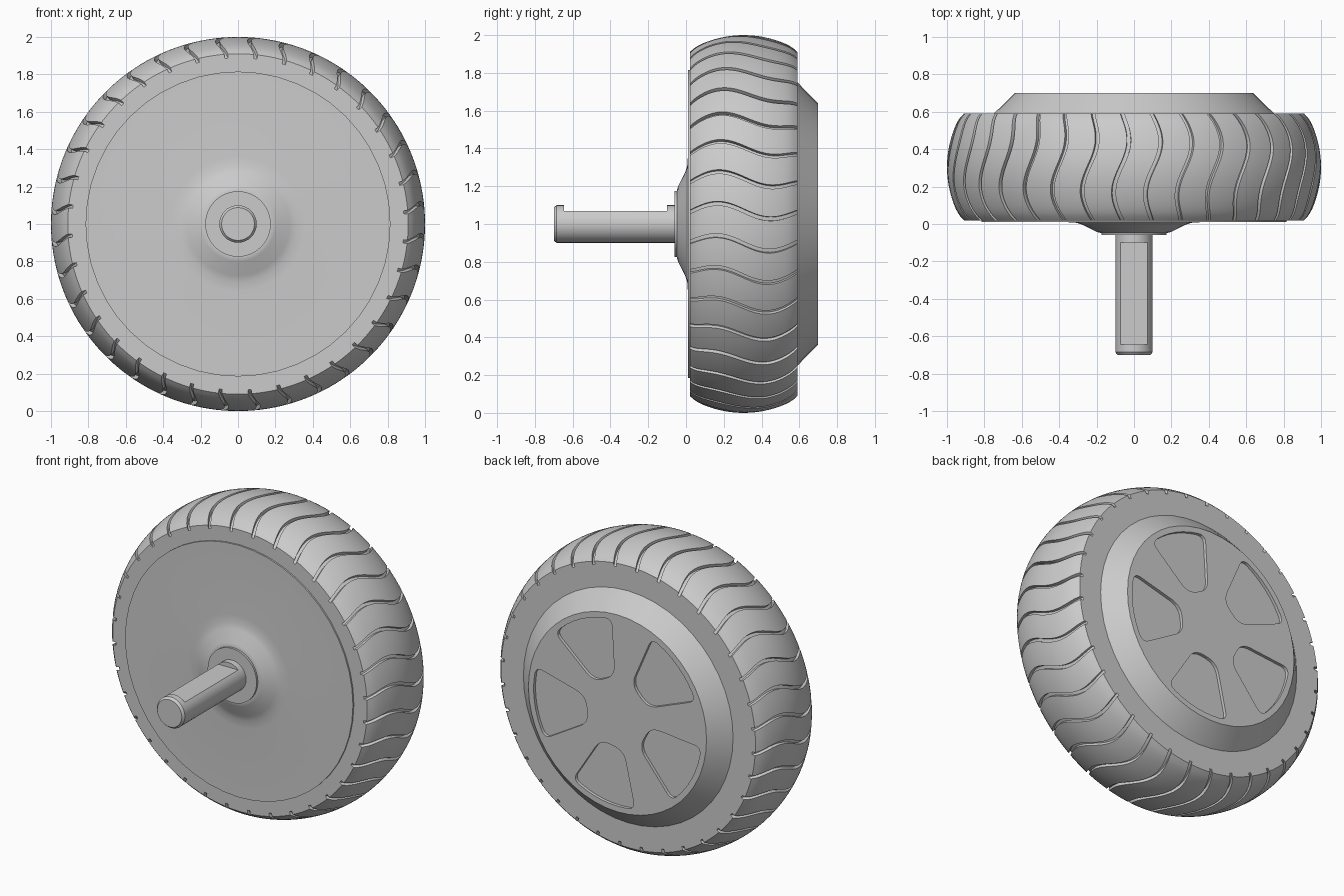
import bpy, bmesh
from math import sin, cos, pi, tau, radians
from mathutils import Vector

if "Cube" in bpy.data.objects:
    bpy.data.objects.remove(bpy.data.objects["Cube"])

grey = bpy.data.materials.new("plain grey")
grey.use_nodes = True
grey.diffuse_color = (0.6, 0.6, 0.6, 1)
grey.node_tree.nodes["Principled BSDF"].inputs["Base Color"].default_value = (0.6, 0.6, 0.6, 1)

AXLE = Vector((0, 0, 1))


def make(name, bm, smooth=True):
    bmesh.ops.recalc_face_normals(bm, faces=bm.faces)
    me = bpy.data.meshes.new(name)
    bm.to_mesh(me)
    bm.free()
    me.materials.append(grey)
    ob = bpy.data.objects.new(name, me)
    bpy.context.collection.objects.link(ob)
    if smooth:
        bpy.ops.object.select_all(action='DESELECT')
        ob.select_set(True)
        bpy.context.view_layer.objects.active = ob
        bpy.ops.object.shade_smooth_by_angle(angle=radians(30))
    return ob


def polar(r, angle, y):
    return AXLE + Vector((r * cos(angle), y, r * sin(angle)))


def skin(bm, rings):
    """Join rings of points into a closed, capped tube."""
    rows = [[bm.verts.new(p) for p in ring] for ring in rings]
    n = len(rows[0])
    for a, b in zip(rows, rows[1:]):
        for i in range(n):
            j = (i + 1) % n
            bm.faces.new((a[i], a[j], b[j], b[i]))
    bm.faces.new(rows[0])
    bm.faces.new(rows[-1])


def lathe(name, profile, sides=48):
    bm = bmesh.new()
    skin(bm, [[polar(r, tau * i / sides, y) for i in range(sides)] for r, y in profile])
    return make(name, bm)


def cut(ob, bm):
    cutter = make("cutter", bm, smooth=False)
    cutter.hide_render = True
    mod = ob.modifiers.new("cut", 'BOOLEAN')
    mod.object = cutter
    mod.solver = 'EXACT'
    bpy.ops.object.select_all(action='DESELECT')
    ob.select_set(True)
    bpy.context.view_layer.objects.active = ob
    bpy.ops.object.modifier_apply(modifier=mod.name)
    bpy.data.objects.remove(cutter)
    bpy.ops.object.shade_smooth_by_angle(angle=radians(30))


# Tyre: crowned tread with thin S-shaped grooves
GROOVES, HALF_GROOVE, DEPTH = 36, 0.011, 0.022
Y0, Y1 = 0.02, 0.59
YMID, YHALF = (Y0 + Y1) / 2, (Y1 - Y0) / 2
step = tau / GROOVES
columns = []
for g in range(GROOVES):
    base = g * step + step * 0.4
    columns += [(base - HALF_GROOVE, 0), (base - HALF_GROOVE * 0.9, DEPTH),
                (base + HALF_GROOVE * 0.9, DEPTH), (base + HALF_GROOVE, 0)]
    columns += [(base + step * k / 4, 0) for k in (1, 2, 3)]


def tread_ring(y):
    t = (y - YMID) / YHALF
    radius = 1 - 0.075 * t * t - 0.015 * abs(t) ** 12
    wave = -0.042 * sin(pi * t)
    return [polar(radius - d, a + wave, y) for a, d in columns]


def side_ring(r, y):
    return [polar(r, a, y) for a, d in columns]


ROWS = 28
rings = [side_ring(0.7, Y0)]
rings += [tread_ring(Y0 + (Y1 - Y0) * k / ROWS) for k in range(ROWS + 1)]
rings += [side_ring(0.7, Y1)]
bm = bmesh.new()
skin(bm, rings)
make("tyre", bm)

# Front hub plate with flared boss and collar
lathe("front_hub_plate", [(0.815, 0.03), (0.815, 0.01), (0.36, 0.01), (0.31, 0.007),
                          (0.275, -0.004), (0.2, -0.042), (0.182, -0.047),
                          (0.175, -0.047), (0.175, -0.06), (0.1, -0.06)])

# Rear cover with five tapered, rounded pockets
cover = lathe("rear_cover", [(0.75, 0.57), (0.75, 0.59), (0.637, 0.7)])


def rounded(points, segments=6):
    """Round each (x, y, radius) corner of a convex outline."""
    out = []
    for i, (x, y, rad) in enumerate(points):
        p = Vector((x, y))
        a, b = (Vector(points[k % len(points)][:2]) for k in (i - 1, i + 1))
        s, e = p + (a - p).normalized() * rad, p + (b - p).normalized() * rad
        for k in range(segments + 1):
            t = k / segments
            out.append(s * (1 - t) ** 2 + p * 2 * t * (1 - t) + e * t * t)
    return out


half = radians(22)
outer = [(0.6 * cos(half * k / 4), 0.6 * sin(half * k / 4), 0.05 if abs(k) == 4 else 0.004)
         for k in range(-4, 5)]
outline = rounded([(0.22, -0.085, 0.07)] + outer + [(0.22, 0.085, 0.07)])
bm = bmesh.new()
for n in range(5):
    turn = radians(-8 + 72 * n)
    c, s = cos(turn), sin(turn)
    skin(bm, [[AXLE + Vector((p.x * c - p.y * s, y, p.x * s + p.y * c)) for p in outline]
              for y in (0.68, 0.75)])
cut(cover, bm)

# Axle shaft with chamfered tip and a flat milled on top
shaft = lathe("axle_shaft", [(0.1, 0.0), (0.1, -0.685), (0.088, -0.7)], 32)
bm = bmesh.new()
bmesh.ops.create_cube(bm, size=1)
bmesh.ops.scale(bm, vec=(0.4, 0.545, 0.1), verts=bm.verts)
bmesh.ops.translate(bm, vec=(0, -0.3725, 1.12), verts=bm.verts)
cut(shaft, bm)
